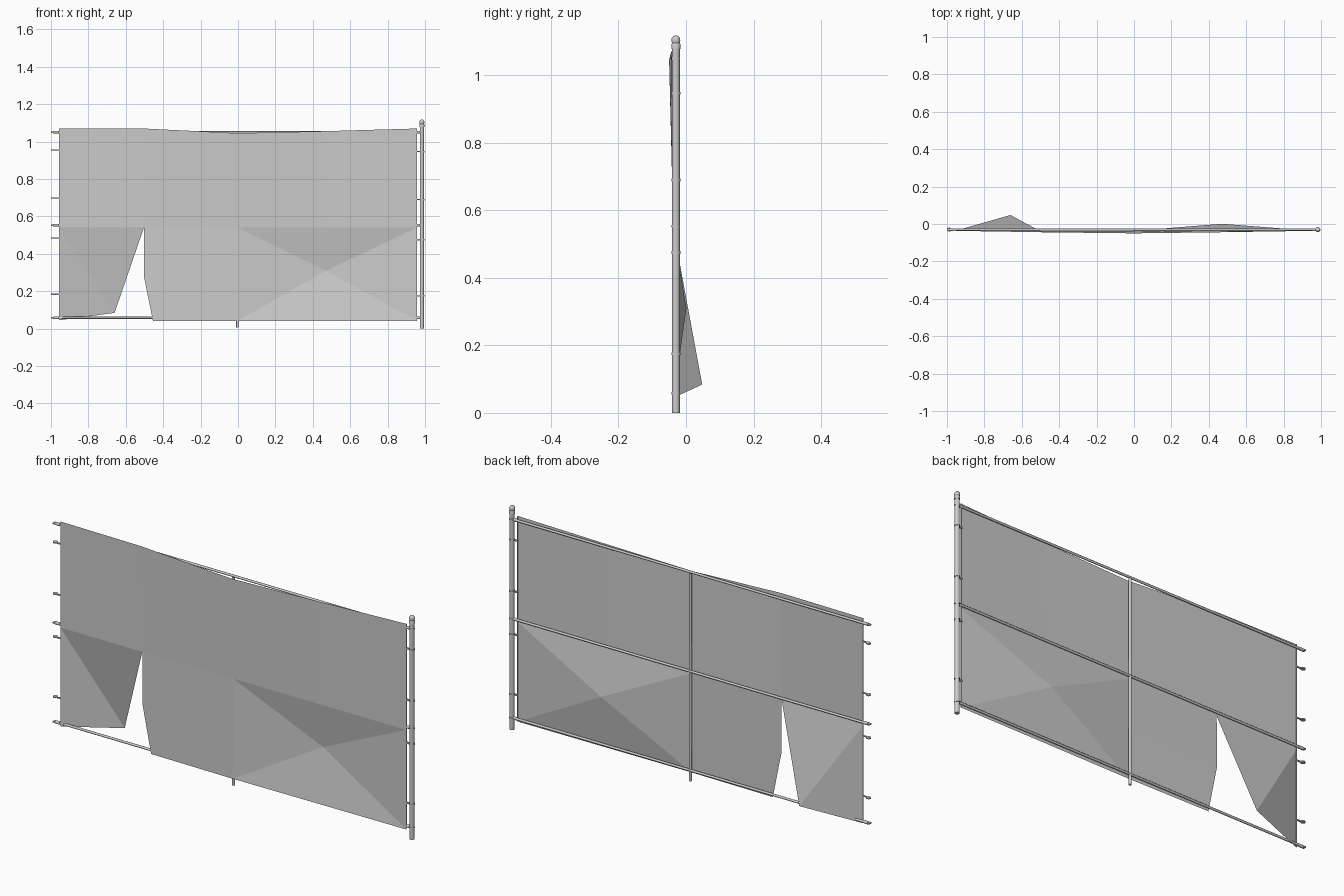
import bpy, bmesh, math
from mathutils import Vector

if "Cube" in bpy.data.objects:
    bpy.data.objects.remove(bpy.data.objects["Cube"])

Y = -0.03  # plane of the frame


def smooth(o):
    bpy.ops.object.select_all(action='DESELECT')
    o.select_set(True)
    bpy.context.view_layer.objects.active = o
    bpy.ops.object.shade_smooth_by_angle(angle=math.radians(40))


def tube(name, a, b, r, sides=12):
    a, b = Vector(a), Vector(b)
    bpy.ops.mesh.primitive_cylinder_add(vertices=sides, radius=r, depth=(b - a).length,
                                        location=(a + b) / 2)
    o = bpy.context.object
    o.name = name
    o.rotation_euler = (b - a).to_track_quat('Z', 'Y').to_euler()
    smooth(o)
    return o


def box(name, loc, size):
    bpy.ops.mesh.primitive_cube_add(size=1, location=loc)
    o = bpy.context.object
    o.name = name
    o.scale = size
    return o


def lathe(name, x, profile, sides=14):
    bm = bmesh.new()
    rings = []
    for r, z in profile:
        rings.append([bm.verts.new((r * math.cos(2 * math.pi * i / sides),
                                    r * math.sin(2 * math.pi * i / sides), z))
                      for i in range(sides)])
    for lo, hi in zip(rings, rings[1:]):
        for i in range(sides):
            j = (i + 1) % sides
            bm.faces.new((lo[i], lo[j], hi[j], hi[i]))
    bm.faces.new(rings[0][::-1])
    bm.faces.new(rings[-1])
    me = bpy.data.meshes.new(name)
    bm.to_mesh(me)
    bm.free()
    o = bpy.data.objects.new(name, me)
    o.location = (x, Y, 0)
    bpy.context.collection.objects.link(o)
    smooth(o)


# End post with its domed cap
PX = 0.983
tube("end_post", (PX, Y, 0), (PX, Y, 1.09), 0.0115, 14)
lathe("post_cap", PX, [(0.0135, 1.078), (0.0135, 1.092), (0.0115, 1.095), (0.0135, 1.102),
                       (0.0125, 1.11), (0.008, 1.116), (0.002, 1.118)])

# Middle post
tube("middle_post", (-0.003, Y, 0.005), (-0.003, Y, 1.045), 0.007, 10)

# Horizontal rails with end cups
for n, z in (("top", 1.05), ("middle", 0.553), ("bottom", 0.058)):
    tube(n + "_rail", (-0.975, -0.029, z), (0.972, -0.029, z), 0.006, 10)
    tube(n + "_rail_cup_left", (-0.988, Y, z), (-0.962, Y, z), 0.0075, 10)
    tube(n + "_rail_cup_right", (0.957, Y, z), (0.974, Y, z), 0.0075, 10)
    box(n + "_rail_tongue", (-0.992, Y, z), (0.014, 0.016, 0.006))
    tube(n + "_rail_band", (PX, Y, z - 0.004), (PX, Y, z + 0.004), 0.0128, 14)

# Tension bands on the end post, and open clips on the free side
for i, z in enumerate((0.18, 0.48, 0.695, 0.952)):
    zr, zl = z - 0.005, z + 0.004
    tube(f"tension_band_{i}", (PX, Y, zr - 0.004), (PX, Y, zr + 0.004), 0.0135, 14)
    box(f"tension_band_tab_{i}", (0.963, Y - 0.003, zr), (0.02, 0.008, 0.007))
    box(f"clip_neck_{i}", (-0.968, Y - 0.003, zl), (0.026, 0.006, 0.006))
    clip = tube(f"clip_end_{i}", (-0.988, Y, zl - 0.003), (-0.988, Y, zl + 0.003), 0.012, 10)
    clip.scale.y = 0.9

# Tension bars along the sheet edges
for n, x in (("left", -0.955), ("right", 0.955)):
    box("tension_bar_" + n, (x, -0.034, 0.558), (0.004, 0.004, 1.02))

# Torn sheet: coarse panel with a bulge on the right and a bent flap on the left
S = -0.0365
P = {
    "a0": (-0.957, S, 0.045), "a2": (-0.957, S, 0.54), "a3": (-0.957, S, 1.07),
    "tip": (-0.66, 0.048, 0.084), "top": (-0.503, S - 0.001, 0.54),
    "b1": (-0.503, S, 0.28), "b0": (-0.455, S, 0.042), "b3": (-0.503, -0.044, 1.07),
    "c0": (0, -0.042, 0.042), "c1": (0, -0.039, 0.30), "c2": (0, S, 0.54),
    "c3": (0, -0.05, 1.045),
    "d0": (0.47, -0.039, 0.042), "d1": (0.47, 0.001, 0.31), "d2": (0.47, S, 0.54),
    "d3": (0.47, -0.044, 1.056),
    "e0": (0.957, S, 0.042), "e1": (0.957, S, 0.30), "e2": (0.957, S, 0.54),
    "e3": (0.957, S, 1.07),
}
F = ["a0 tip a2", "tip top a2", "a2 top b3 a3", "b0 c0 c1 b1", "b1 c1 c2 top",
     "top c2 c3 b3", "c0 d0 d1", "c0 d1 c1", "c1 d1 c2", "d1 d2 c2", "c2 d2 d3 c3",
     "d0 e0 d1", "e0 e1 d1", "d1 e1 e2", "d1 e2 d2", "d2 e2 e3 d3"]
keys = list(P)
me = bpy.data.meshes.new("torn_sheet")
me.from_pydata([P[k] for k in keys], [], [[keys.index(k) for k in f.split()] for f in F])
bpy.context.collection.objects.link(bpy.data.objects.new("torn_sheet", me))
